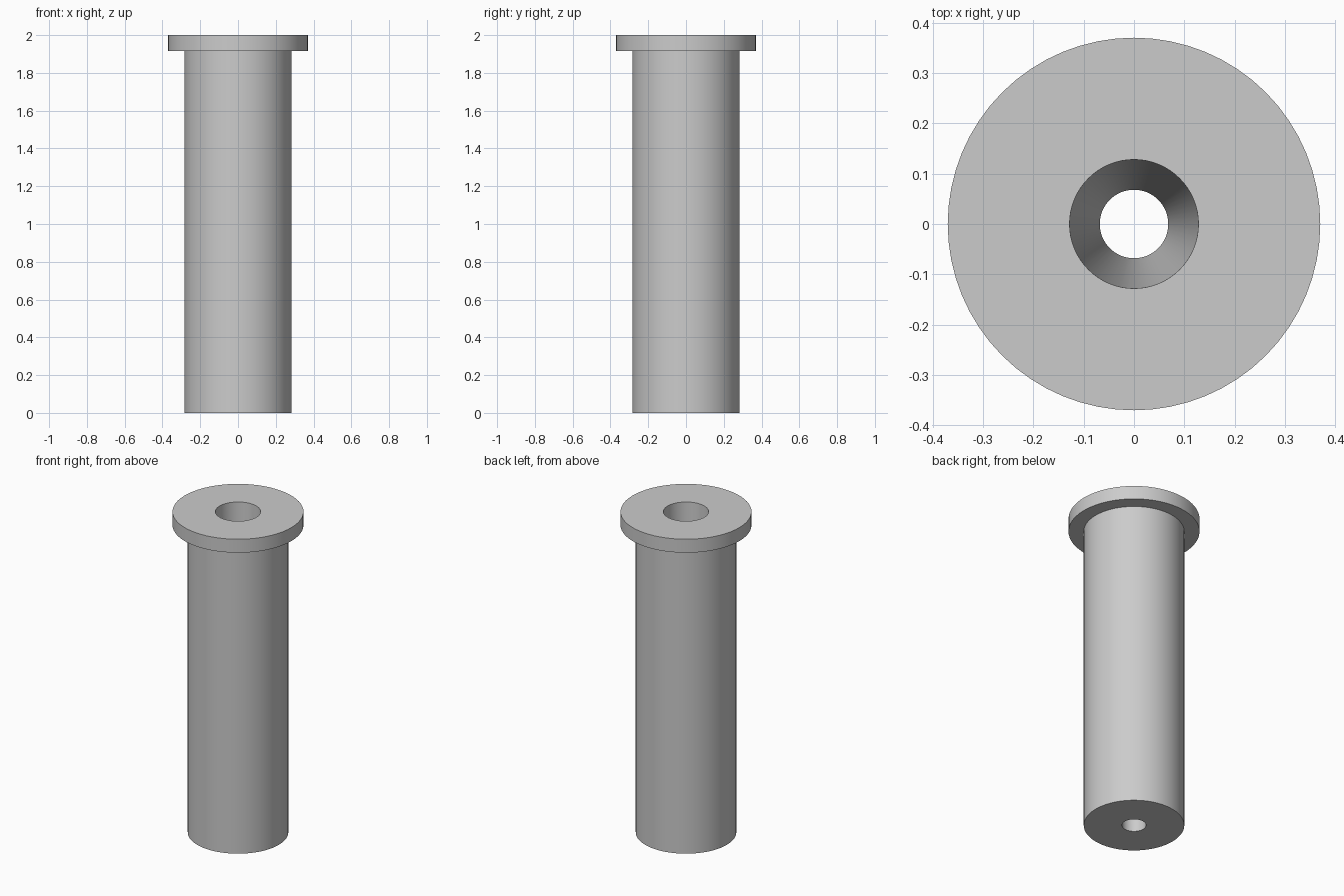
import bpy
import bmesh
from math import cos, sin, tau, radians

cube = bpy.data.objects.get("Cube")
if cube:
    bpy.data.objects.remove(cube, do_unlink=True)

SEGMENTS = 64

# Plain grey material
grey = bpy.data.materials.new("light grey")
grey.use_nodes = True
colour = (0.6, 0.6, 0.6, 1)
grey.diffuse_color = colour
grey.node_tree.nodes["Principled BSDF"].inputs["Base Color"].default_value = colour


def lathe(name, profile):
    """Revolve a closed (radius, z) outline around the z axis."""
    bm = bmesh.new()
    rings = []
    for r, z in profile:
        angles = [tau * i / SEGMENTS for i in range(SEGMENTS)]
        rings.append([bm.verts.new((r * cos(a), r * sin(a), z)) for a in angles])
    for low, high in zip(rings, rings[1:] + rings[:1]):
        for i in range(SEGMENTS):
            j = (i + 1) % SEGMENTS
            bm.faces.new((low[i], low[j], high[j], high[i]))
    bmesh.ops.recalc_face_normals(bm, faces=bm.faces)
    mesh = bpy.data.meshes.new(name)
    bm.to_mesh(mesh)
    bm.free()
    mesh.materials.append(grey)
    obj = bpy.data.objects.new(name, mesh)
    bpy.context.collection.objects.link(obj)
    return obj


# Flanged sleeve: bottom face, shaft, collar, top face, tapered bore
sleeve = lathe("flanged_sleeve", [
    (0.068, 0), (0.284, 0), (0.284, 1.916),
    (0.37, 1.916), (0.37, 2), (0.128, 2),
])

bpy.ops.object.select_all(action="DESELECT")
sleeve.select_set(True)
bpy.context.view_layer.objects.active = sleeve
bpy.ops.object.shade_smooth_by_angle(angle=radians(30))
